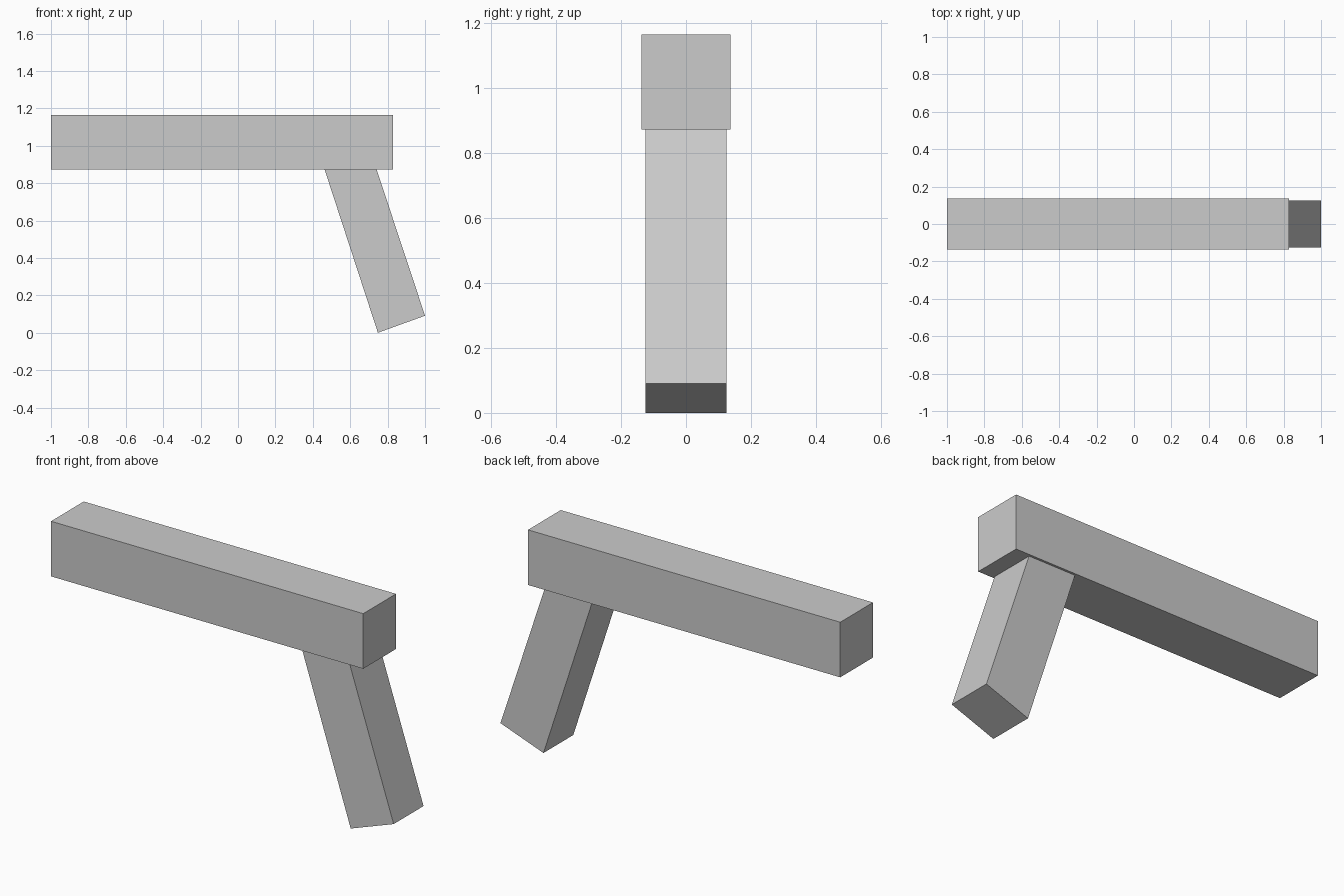
import bpy
import bmesh

if "Cube" in bpy.data.objects:
    bpy.data.objects.remove(bpy.data.objects["Cube"])


def extrude_profile(name, profile, half_width):
    """Closed prism from an x-z profile, extruded symmetrically along y."""
    bm = bmesh.new()
    face = bm.faces.new([bm.verts.new((x, -half_width, z)) for x, z in profile])
    side = bmesh.ops.extrude_face_region(bm, geom=[face])
    verts = [g for g in side["geom"] if isinstance(g, bmesh.types.BMVert)]
    bmesh.ops.translate(bm, verts=verts, vec=(0, 2 * half_width, 0))
    bmesh.ops.recalc_face_normals(bm, faces=bm.faces)
    mesh = bpy.data.meshes.new(name)
    bm.to_mesh(mesh)
    bm.free()
    obj = bpy.data.objects.new(name, mesh)
    bpy.context.collection.objects.link(obj)
    return obj


JOINT_Z = 0.873

# Long horizontal bar
extrude_profile("upper_bar",
                [(-1, JOINT_Z), (0.83, JOINT_Z), (0.83, 1.165), (-1, 1.165)],
                0.137)

# Slanted handle meeting the underside of the bar
extrude_profile("slanted_handle",
                [(0.748, 0), (1, 0.091), (0.741, JOINT_Z), (0.463, JOINT_Z)],
                0.125)
